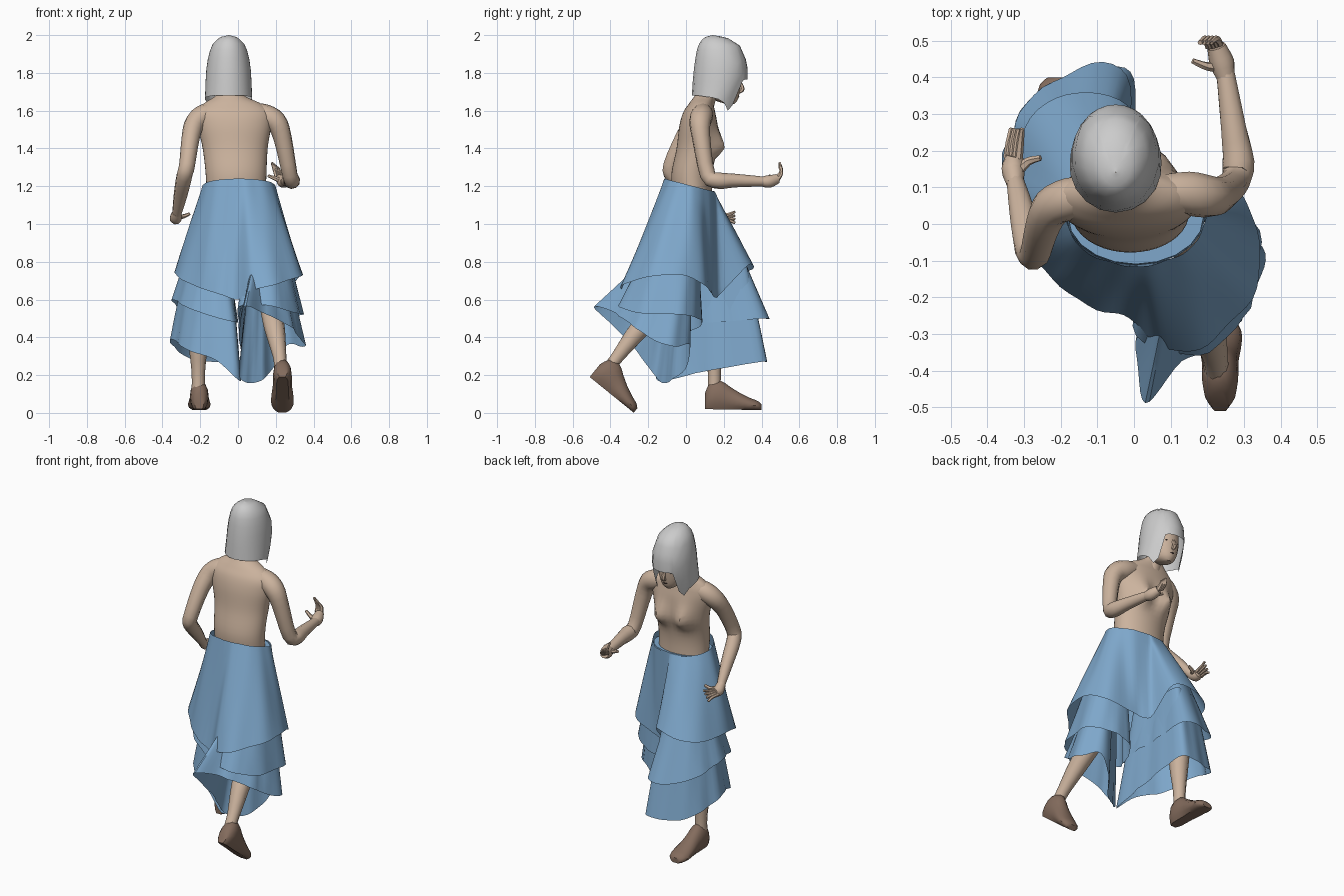
import bpy, bmesh, math
from mathutils import Vector, Matrix

cube = bpy.data.objects.get("Cube")
if cube:
    bpy.data.objects.remove(cube, do_unlink=True)
built = []


def material(name, *rgb):
    mat = bpy.data.materials.new(name)
    mat.use_nodes = True
    mat.diffuse_color = (*rgb, 1)
    shader = next(n for n in mat.node_tree.nodes if n.type == "BSDF_PRINCIPLED")
    shader.inputs["Base Color"].default_value = (*rgb, 1)
    shader.inputs["Roughness"].default_value = 0.8
    return mat


HAIR = material("silver hair", .6, .6, .6)
SKIN = material("tan skin", .6, .45, .34)
CLOTH = material("blue cloth", .21, .39, .6)
SHOE = material("brown foot", .23, .15, .11)
DARK = material("dark eye", .06, .04, .035)


def finish(name, bm, mat):
    bmesh.ops.recalc_face_normals(bm, faces=bm.faces)
    mesh = bpy.data.meshes.new(name)
    bm.to_mesh(mesh)
    bm.free()
    mesh.materials.append(mat)
    obj = bpy.data.objects.new(name, mesh)
    bpy.context.collection.objects.link(obj)
    built.append(obj)
    return obj


def loft(name, rings, mat, caps=True):
    """Skin a stack of closed rings that share a point count."""
    bm = bmesh.new()
    rows = [[bm.verts.new(p) for p in ring] for ring in rings]
    for low, high in zip(rows, rows[1:]):
        for i in range(len(low)):
            j = (i + 1) % len(low)
            bm.faces.new((low[i], low[j], high[j], high[i]))
    if caps:
        bm.faces.new(rows[0])
        bm.faces.new(rows[-1])
    return finish(name, bm, mat)


def spline(points, steps, closed=False):
    """Catmull-Rom through points of any dimension."""
    pts = [Vector(p) for p in points]
    count = len(pts)
    pick = (lambda i: pts[i % count]) if closed else (lambda i: pts[max(0, min(count - 1, i))])
    out = []
    for i in range(count if closed else count - 1):
        a, b, c, d = (pick(i + k) for k in (-1, 0, 1, 2))
        for s in range(steps):
            t = s / steps
            out.append(b + (c - a) * (t / 2) + (a * 2 - b * 5 + c * 4 - d) * (t * t / 2)
                       + (b * 3 - a - c * 3 + d) * (t ** 3 / 2))
    return out if closed else out + [pts[-1]]


def ellipse(cx, cy, z, rx, ry, sides=20):
    turn = [math.tau * i / sides for i in range(sides)]
    return [Vector((cx + rx * math.cos(a), cy + ry * math.sin(a), z)) for a in turn]


def limb(name, path, mat=SKIN, sides=10):
    """Round tube along (x, y, z, radius) points."""
    pts = spline(path, 3)
    rings = []
    for i, p in enumerate(pts):
        along = (pts[min(i + 1, len(pts) - 1)] - pts[max(i - 1, 0)]).to_3d().normalized()
        side = along.cross(Vector((.5, -.6, .3))).normalized()
        up = along.cross(side)
        turn = [math.tau * k / sides for k in range(sides)]
        rings.append([p.to_3d() + (side * math.cos(a) + up * math.sin(a)) * p[3] for a in turn])
    return loft(name, rings, mat)


def ball(name, place, size, mat=SKIN):
    bm = bmesh.new()
    bmesh.ops.create_uvsphere(bm, u_segments=16, v_segments=10, radius=1,
                              matrix=Matrix.LocRotScale(Vector(place), None, Vector(size)))
    return finish(name, bm, mat)


# Torso with a softly raised chest, and neck
trunk = [(-.01, .04, 1.1, .155, .1), (-.01, .03, 1.25, .16, .108), (-.015, .055, 1.4, .172, .105),
         (-.02, .065, 1.52, .195, .1), (-.025, .07, 1.59, .195, .085), (-.03, .08, 1.635, .155, .066),
         (-.04, .095, 1.67, .09, .055), (-.045, .11, 1.7, .05, .05)]
body = [ellipse(*row, 40) for row in spline(trunk, 5)]
for ring in body:
    for p in ring:
        if p.y > .08:
            for x in (.065, -.095):
                drop = .045 if p.z < 1.4 else .09
                p.y += .055 * math.exp(-((p.x - x) / .05) ** 2 - ((p.z - 1.4) / drop) ** 2)
loft("torso", body, SKIN)
limb("neck", [(-.04, .09, 1.62, .06), (-.045, .12, 1.69, .048), (-.05, .16, 1.78, .05)])

# Head and face
skull = [(-.05, .235, 1.635, .02, .02), (-.05, .21, 1.66, .055, .065), (-.05, .195, 1.72, .08, .092),
         (-.05, .185, 1.8, .09, .105), (-.05, .17, 1.88, .08, .09), (-.05, .16, 1.92, .04, .05)]
loft("head", [ellipse(*row) for row in spline(skull, 3)], SKIN)
limb("nose", [(-.05, .282, 1.76, .008), (-.05, .298, 1.715, .013), (-.05, .28, 1.7, .01)], sides=6)
limb("mouth", [(-.075, .268, 1.678, .004), (-.05, .276, 1.676, .006), (-.025, .268, 1.678, .004)], DARK, 6)
for side, x in (("left", -.018), ("right", -.082)):
    ball(side + "_eye", (x, .274, 1.748), (.016, .006, .006), DARK)

# Bobbed hair: rows of height, half width, back and front
bob = [(2, .001, .14, .142), (1.988, .05, .095, .215), (1.945, .092, .062, .285), (1.85, .117, .045, .326),
       (1.75, .123, .035, .326), (1.66, .126, .03, .28), (1.59, .115, .05, .26)]


def bob_point(angle, z):
    for high, low in zip(bob, bob[1:]):
        if z >= low[0] - 1e-6:
            t = (high[0] - z) / (high[0] - low[0])
            wide, back, front = (h + (l - h) * t for h, l in zip(high[1:], low[1:]))
            break
    middle, reach = (front + back) / 2, (front - back) / 2
    return (-.05 + wide * math.sin(angle), middle + reach * math.cos(angle), z)


half = [(0, 1.765), (12, 1.765), (24, 1.765), (34, 1.76), (38, 1.63), (52, 1.6), (66, 1.64), (82, 1.66),
        (100, 1.67), (120, 1.675), (140, 1.68), (160, 1.68), (180, 1.68)]
edge = half + [(-a, z) for a, z in half[-2:0:-1]]
rows = [0, .012, .03, .07, .14, .24, .38, .55, .75, 1]
loft("hair", [[bob_point(math.radians(a), 2 - (2 - z) * u) for a, z in edge] for u in rows], HAIR, False)

# Arms and hands
limb("left_arm", [(.06, .09, 1.6, .045), (.14, .085, 1.575, .06), (.2, .075, 1.54, .058), (.235, .08, 1.46, .049),
                  (.275, .115, 1.26, .041), (.285, .17, 1.23, .044), (.272, .26, 1.23, .036),
                  (.25, .41, 1.225, .026)])
limb("left_palm", [(.25, .4, 1.225, .026), (.24, .44, 1.225, .034), (.225, .485, 1.24, .026)])
limb("right_arm", [(-.11, .085, 1.6, .045), (-.17, .07, 1.58, .058), (-.225, .045, 1.54, .055),
                   (-.25, -.01, 1.46, .048), (-.27, -.08, 1.31, .042), (-.285, -.065, 1.25, .042),
                   (-.305, .03, 1.15, .036), (-.325, .12, 1.05, .024)])
limb("right_palm", [(-.325, .11, 1.06, .024), (-.33, .15, 1.03, .032), (-.325, .185, 1.03, .024)])
for i in range(4):
    s = i / 3
    limb("left_finger", [(.235 - .03 * s, .485, 1.235 + .012 * s, .012),
                         (.225 - .03 * s, .505, 1.27 + .01 * s, .01),
                         (.21 - .03 * s, .495, 1.3 + .025 * s, .007)], sides=6)
    limb("right_finger", [(-.345 + .03 * s, .18, 1.02 + .02 * s, .012),
                          (-.34 + .03 * s, .225, 1.02 + .03 * s, .01),
                          (-.335 + .03 * s, .26, 1.005 + .06 * s, .007)], sides=6)
limb("left_thumb", [(.235, .43, 1.225, .016), (.2, .43, 1.24, .012), (.16, .445, 1.255, .008)], sides=6)
limb("right_thumb", [(-.32, .14, 1.04, .016), (-.29, .17, 1.04, .012), (-.255, .18, 1.055, .008)], sides=6)

# Legs
limb("left_leg", [(.225, -.405, .24, .034), (.22, -.36, .3, .036), (.195, -.25, .44, .054),
                  (.175, -.15, .54, .056), (.15, -.05, .66, .055), (.09, .02, 1, .08)])
limb("right_leg", [(-.21, .15, .1, .036), (-.21, .15, .22, .036), (-.21, .145, .4, .055),
                   (-.2, .17, .55, .058), (-.18, .18, .68, .06), (-.09, .05, 1, .08)])

# Feet: distance from heel, half width, height
sole = [(0, .025, .1), (.025, .045, .16), (.08, .05, .175), (.13, .05, .14), (.18, .056, .105),
        (.24, .06, .072), (.28, .052, .055), (.3, .03, .035)]


def foot(name, place, pitch):
    pose = Matrix.Translation(place) @ Matrix.Rotation(math.radians(pitch), 4, "X")
    rings = []
    for d, wide, tall in spline(sole, 2):
        ring = ellipse(0, 0, 0, wide, tall / 2, 14)
        rings.append([pose @ Vector((p.x, d, max(p.y, -tall * .38) + tall * .38)) for p in ring])
    loft(name, rings, SHOE)


foot("left_foot", (.235, -.51, .19), -39)
foot("right_foot", (-.205, .1, .02), -1)


# Tiered cloth: each hem is a closed outline, drawn up toward a gathered top
def drape(name, hem, gather, rows=9, flare=1):
    outline = spline(hem, 6, closed=True)
    middle = sum(outline, Vector((0, 0, 0))) / len(outline)
    rings = []
    for r in range(rows):
        t = r / (rows - 1)
        ring = []
        for p in outline:
            out = (p - middle).to_2d().normalized().to_3d()
            a = math.atan2(out.y, out.x)
            fold = math.sin(a * 13 + r * .2) * .5 + math.sin(a * 7 - r * .15)
            ring.append(gather(p).lerp(p, t ** flare) + out * fold * (.002 + .004 * t))
        rings.append(ring)
    return loft(name, rings, CLOTH, False)


def to_waist(p):
    a = math.atan2(p.y - .02, p.x)
    return Vector((.005 + .19 * math.cos(a), .02 + .135 * math.sin(a), 1.205 - .035 * math.sin(a)))


def toward(x, y, z, shrink):
    return lambda p: Vector((x + (p.x - x) * shrink, y + (p.y - y) * shrink, z))


loft("skirt_yoke", [ellipse(.005, .02, z, r, r * .7) for z, r in ((1.175, .185), (1.1, .19), (.95, .17))], CLOTH)
drape("skirt_top_tier",
      [(.34, -.02, .73), (.28, .09, .68), (.12, .14, .63), (.02, .17, .62), (-.02, .33, .78),
       (-.19, .355, .76), (-.31, .23, .74), (-.335, .05, .74), (-.25, -.13, .68), (-.1, -.23, .63),
       (.0, -.27, .6), (.08, -.335, .65), (.2, -.33, .68), (.32, -.2, .72)], to_waist, 14, .87)
drape("right_middle_tier",
      [(-.02, .405, .5), (-.17, .42, .5), (-.31, .3, .55), (-.345, .12, .6), (-.25, -.08, .55),
       (-.1, -.14, .5), (-.01, -.12, .48), (-.01, .15, .48)], toward(-.13, .1, .95, .45))
drape("right_lower_tier",
      [(.0, .395, .27), (-.1, .42, .27), (-.23, .385, .28), (-.335, .26, .34), (-.35, .12, .39), (-.26, -.06, .33),
       (-.12, -.12, .28), (.01, -.15, .17), (.005, .1, .22)], toward(-.13, .12, .78, .65))
drape("left_middle_tier",
      [(.34, -.02, .52), (.25, .06, .5), (.1, .08, .46), (.015, -.1, .42), (.01, -.3, .56),
       (.15, -.36, .57), (.3, -.26, .53)], toward(.14, .04, .86, .62))
drape("left_lower_tier",
      [(.345, -.05, .35), (.26, .02, .36), (.18, -.01, .23), (.11, -.09, .165), (.02, -.14, .17), (.01, -.22, .27),
       (.01, -.34, .42), (.03, -.49, .56), (.13, -.38, .53), (.27, -.28, .46), (.34, -.16, .38)],
      toward(.14, .04, .76, .6))

bpy.ops.object.select_all(action="DESELECT")
for obj in built:
    obj.select_set(True)
bpy.context.view_layer.objects.active = built[0]
bpy.ops.object.shade_smooth_by_angle(angle=math.radians(40))
